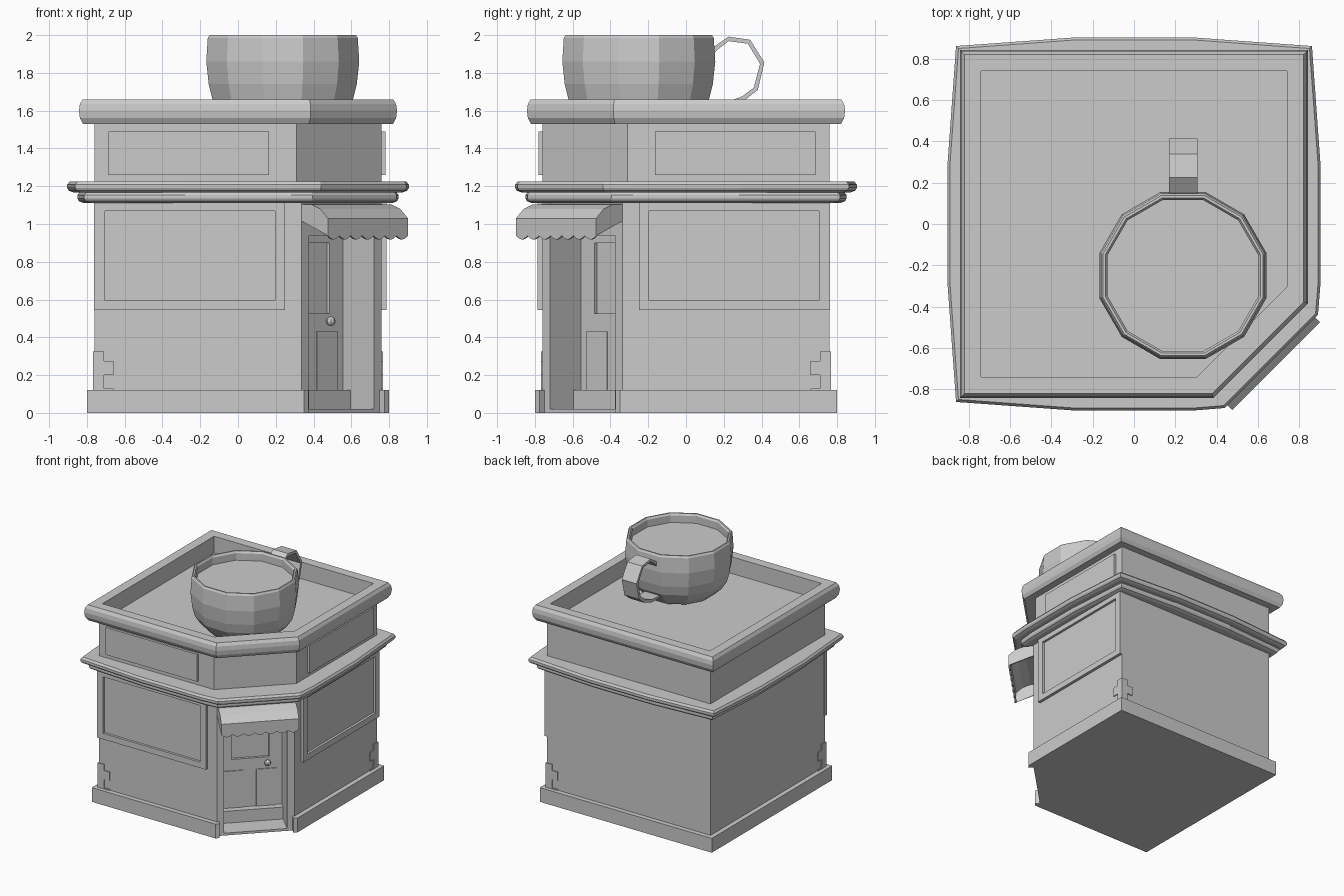
import bpy, bmesh, math
from mathutils import Matrix, Vector

if "Cube" in bpy.data.objects:
    bpy.data.objects.remove(bpy.data.objects["Cube"])

TURN = Matrix.Rotation(math.radians(45), 4, 'Z')           # local -y faces out of the cut corner
FLIP = Matrix(((0, -1, 0, 0), (-1, 0, 0, 0), (0, 0, 1, 0), (0, 0, 0, 1)))  # front wall -> right wall
IDENT = Matrix.Identity(4)


def finish(name, bm, mat=IDENT):
    bm.transform(mat)
    bmesh.ops.recalc_face_normals(bm, faces=bm.faces)
    me = bpy.data.meshes.new(name)
    bm.to_mesh(me)
    bm.free()
    ob = bpy.data.objects.new(name, me)
    bpy.context.collection.objects.link(ob)
    return ob


def loft(name, rings, mat=IDENT):
    """Skin a list of closed rings and cap both ends."""
    bm = bmesh.new()
    vs = [[bm.verts.new(p) for p in r] for r in rings]
    n = len(vs[0])
    for a, b in zip(vs, vs[1:]):
        for i in range(n):
            j = (i + 1) % n
            bm.faces.new((a[i], a[j], b[j], b[i]))
    bm.faces.new(vs[0])
    bm.faces.new(vs[-1])
    return finish(name, bm, mat)


def boxes(name, spans, mat=IDENT):
    """One object made of boxes given as x0,x1,y0,y1,z0,z1."""
    bm = bmesh.new()
    for x0, x1, y0, y1, z0, z1 in spans:
        m = Matrix.Translation(((x0 + x1) / 2, (y0 + y1) / 2, (z0 + z1) / 2)) @ \
            Matrix.Diagonal((x1 - x0, y1 - y0, z1 - z0, 1))
        bmesh.ops.create_cube(bm, size=1, matrix=m)
    return finish(name, bm, mat)


def foot(z, r, k, b=0.0, notch=None):
    """Square footprint with one cut corner (x - y = k), optional bulge or doorway notch."""
    m, q = r + b, r + b * 0.7
    front = [(-0.28, -m), (0.28, -m)] if b else []
    side = [(m, -0.28), (m, 0.28)] if b else []
    back = [(0.28, m), (-0.28, m)] if b else []
    left = [(-m, 0.28), (-m, -0.28)] if b else []
    door = []
    if notch:
        h, d = notch
        n = k / math.sqrt(2)
        door = [(TURN @ Vector((u, -w, 0))).xy for u, w in ((-h, n), (-h, d), (h, d), (h, n))]
    pts = [(-r, -r)] + front + [(k - q, -q)] + door + [(q, q - k)] + side + [(r, r)] + back + [(-r, r)] + left
    return [(p[0], p[1], z) for p in pts]


# Ground floor with recessed doorway, and plinth
loft("ground_floor_walls", [foot(z, 0.76, 1.095, notch=(0.244, 0.52)) for z in (0, 1.12)])
loft("plinth", [foot(z, 0.80, 1.15, notch=(0.285, 0.6)) for z in (0, 0.12)])

# Two bulged ledges between the storeys
def ledge(name, z, h, r, k, b):
    prof = [(0.03, 0), (0.008, 0.15), (0, 0.4), (0, 0.7), (0.012, 1)]
    loft(name, [foot(z + h * t, r - d, k - d * 1.41, b) for d, t in prof])

ledge("lower_ledge", 1.112, 0.058, 0.815, 1.235, 0.035)
ledge("upper_ledge", 1.168, 0.057, 0.862, 1.33, 0.042)

# Upper storey, rounded cornice, parapet and sunken roof in one skin
upper = [(1.2, .76, 1.07), (1.53, .76, 1.07), (1.53, .82, 1.195), (1.56, .837, 1.22), (1.60, .842, 1.226),
         (1.635, .837, 1.22), (1.66, .822, 1.20), (1.66, .742, 1.045), (1.52, .742, 1.045)]
loft("upper_storey_and_roof", [foot(*u) for u in upper])

# Shop windows and sign boards on the two street walls
for tag, mat in (("front", IDENT), ("right", FLIP)):
    y0, y1 = -0.785, -0.75
    boxes(tag + "_window_frame", [
        (-0.762, 0.25, y0, y1, 0.545, 0.595), (-0.762, 0.25, y0, y1, 1.07, 1.115),
        (-0.762, -0.705, y0, y1, 0.595, 1.07), (0.195, 0.25, y0, y1, 0.595, 1.07)], mat)
    boxes(tag + "_window_glass", [(-0.705, 0.195, -0.765, -0.75, 0.595, 1.07)], mat)
    boxes(tag + "_sign_board", [(-0.685, 0.165, -0.78, -0.75, 1.26, 1.49)], mat)

# Exposed bricks wrapping two corners
for tag, s in (("front_left", 1), ("back_right", -1)):
    rows = [(0.12, 0.13, 0.66), (0.13, 0.20, 0.71), (0.20, 0.275, 0.66), (0.275, 0.325, 0.71)]
    boxes(tag + "_bricks", [(-0.768, -w, -0.768, -w, a, b) for a, b, w in rows],
          Matrix.Rotation(0 if s > 0 else math.pi, 4, 'Z'))

# Doorway: sill, header, door with glazed opening and two lower panels, knob
boxes("door_sill", [(-0.244, 0.244, -0.774, -0.5, 0, 0.02)], TURN)
boxes("door_header", [(-0.244, 0.244, -0.772, -0.5, 0.94, 1.115)], TURN)
boxes("door", [(-0.244, 0.244, -0.541, -0.5, 0.02, 0.525), (-0.244, 0.244, -0.541, -0.5, 0.9, 0.94),
               (-0.244, -0.145, -0.541, -0.5, 0.525, 0.9), (0.145, 0.244, -0.541, -0.5, 0.525, 0.9)], TURN)
boxes("door_lower_panels", [(-0.2, -0.045, -0.548, -0.53, 0.09, 0.43),
                            (0.045, 0.2, -0.548, -0.53, 0.09, 0.43)], TURN)
bm = bmesh.new()
bmesh.ops.create_uvsphere(bm, u_segments=8, v_segments=6, radius=0.025)
finish("door_knob", bm, TURN @ Matrix.Translation((0.13, -0.565, 0.485)))

# Awning: curved sheet, side cheeks and scalloped valance
bm = bmesh.new()
prof = [(-0.765, 1.105), (-0.85, 1.103), (-0.915, 1.08), (-0.973, 1.03)]
ends = [[bm.verts.new((u, y, z)) for y, z in prof] for u in (-0.3, 0.3)]
for i in range(3):
    bm.faces.new((ends[0][i], ends[0][i + 1], ends[1][i + 1], ends[1][i]))
N = 42
edge = []
for i in range(N + 1):
    z = 0.938 - 0.02 * abs(math.sin(7 * math.pi * i / N))
    edge.append(bm.verts.new((-0.3 + 0.6 * i / N, -0.973, z)))
bm.faces.new([ends[1][3], ends[0][3]] + edge)
for end, low in ((ends[0], edge[0]), (ends[1], edge[-1])):
    bm.faces.new(end + [low, bm.verts.new((end[0].co.x, -0.765, 1.02))])
awning = finish("awning", bm, TURN)
mod = awning.modifiers.new("thickness", 'SOLIDIFY')
mod.thickness = 0.012

# Giant twelve-sided cup on the roof, with drink inside
def ring(a, z):
    r = a / math.cos(math.pi / 12)
    return [(0.237 + r * math.cos((i + .5) * math.pi / 6), -0.25 + r * math.sin((i + .5) * math.pi / 6), z)
            for i in range(12)]

cup = [(.22, 1.515), (.275, 1.54), (.33, 1.595), (.372, 1.66), (.392, 1.74), (.405, 1.86), (.397, 1.985),
       (.388, 2.0), (.376, 2.0), (.366, 1.985), (.366, 1.90)]
loft("cup", [ring(*c) for c in cup])
loft("drink", [ring(.37, 1.90), ring(.37, 1.925)])

# Cup handle: faceted loop
path = [(.11, 1.885), (.15, 1.94), (.225, 1.992), (.34, 1.975), (.415, 1.855), (.38, 1.71), (.31, 1.655),
        (.21, 1.62), (.06, 1.62)]
mid = Vector((.23, 1.80))
rings = []
for p in path:
    p = Vector(p)
    q = p + (mid - p).normalized() * 0.024
    rings.append([(.17, *p), (.307, *p), (.307, *q), (.17, *q)])
loft("cup_handle", rings)
